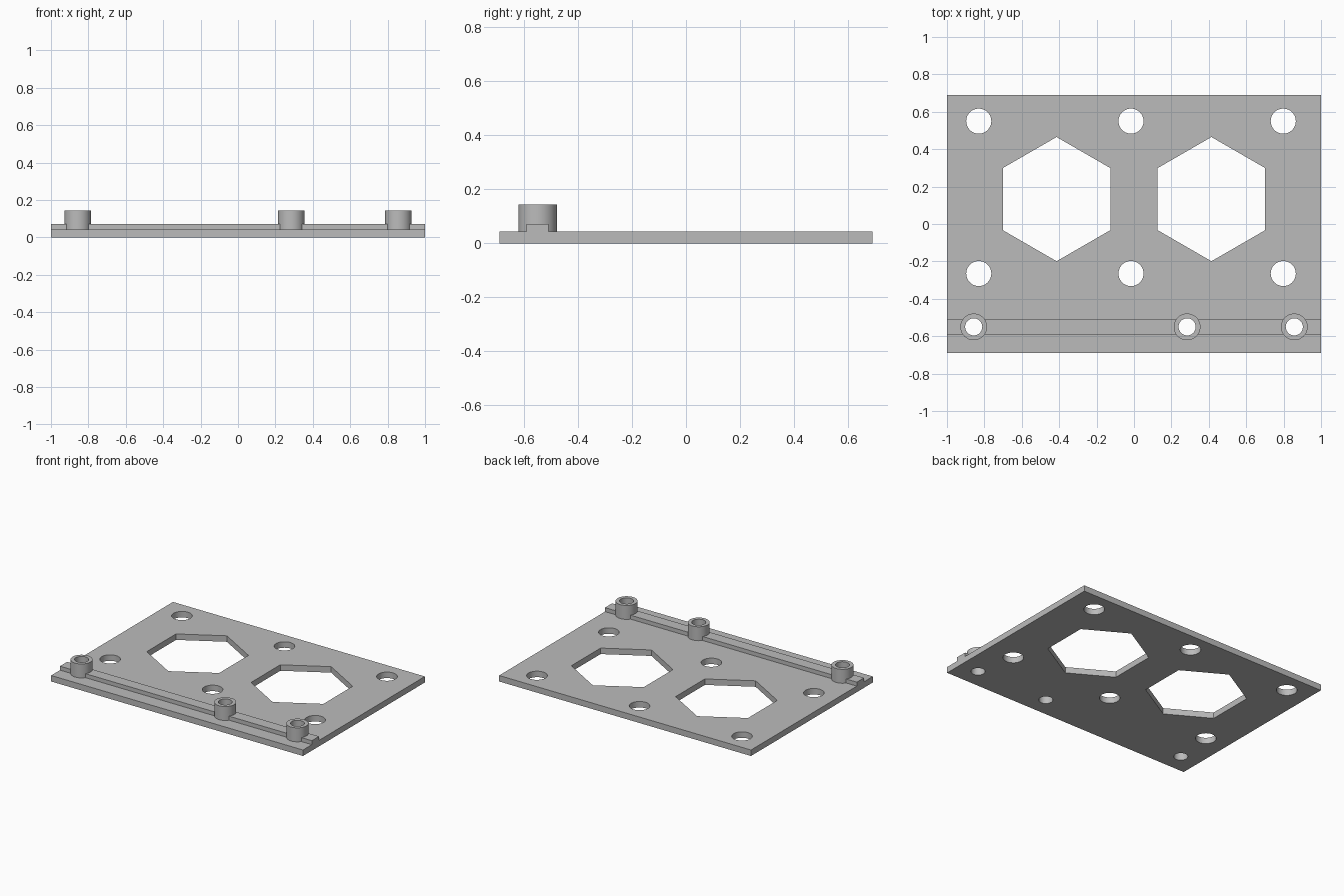
import bpy
import math

if "Cube" in bpy.data.objects:
    bpy.data.objects.remove(bpy.data.objects["Cube"])

T = 0.043                      # plate thickness
RAIL_Y = -0.55                 # centre line of rail and bosses
BOSS_X = (-0.857, 0.284, 0.857)

grey = bpy.data.materials.new("light_grey")
grey.diffuse_color = (0.5, 0.5, 0.5, 1)
grey.use_nodes = True
grey.node_tree.nodes["Principled BSDF"].inputs["Base Color"].default_value = grey.diffuse_color


def box(name, x, y, z0, z1, sx, sy):
    bpy.ops.mesh.primitive_cube_add(size=1, location=(x, y, (z0 + z1) / 2))
    ob = bpy.context.object
    ob.name = name
    ob.scale = (sx, sy, z1 - z0)
    bpy.ops.object.transform_apply(location=True, rotation=True, scale=True)
    return ob


def prism(name, x, y, z0, z1, r, sides=64):
    # first corner points along +y
    bpy.ops.mesh.primitive_cylinder_add(vertices=sides, radius=r, depth=z1 - z0,
                                        location=(x, y, (z0 + z1) / 2))
    ob = bpy.context.object
    ob.name = name
    bpy.ops.object.transform_apply(location=True, rotation=True, scale=True)
    return ob


def combine(target, other, operation):
    bpy.ops.object.select_all(action='DESELECT')
    target.select_set(True)
    bpy.context.view_layer.objects.active = target
    mod = target.modifiers.new("cut", 'BOOLEAN')
    mod.operation = operation
    mod.solver = 'EXACT'
    mod.object = other
    bpy.ops.object.modifier_apply(modifier=mod.name)
    bpy.data.objects.remove(other, do_unlink=True)


# Flat base plate
plate = box("mounting_plate", 0, 0, 0, T, 2.0, 1.382)

# Raised rail along the front, rooted in the plate
combine(plate, box("rail", 0, RAIL_Y, T / 2, 0.0715, 2.0, 0.081), 'UNION')

# Screw bosses standing on the rail
for x in BOSS_X:
    combine(plate, prism("boss", x, RAIL_Y, T / 2, 0.143, 0.0714), 'UNION')

# Screw holes through bosses and plate
for x in BOSS_X:
    combine(plate, prism("screw_hole", x, RAIL_Y, -0.1, 0.3, 0.0457), 'DIFFERENCE')

# Six round mounting holes
for x in (-0.83, -0.016, 0.798):
    for y in (0.55, -0.265):
        combine(plate, prism("round_hole", x, y, -0.1, 0.3, 0.067), 'DIFFERENCE')

# Two hexagonal windows
for x in (-0.414, 0.414):
    combine(plate, prism("hex_window", x, 0.133, -0.1, 0.3, 0.332, 6), 'DIFFERENCE')

# Finish: one colour, smooth round walls with sharp rims
plate.data.materials.clear()
plate.data.materials.append(grey)
bpy.ops.object.select_all(action='DESELECT')
plate.select_set(True)
bpy.context.view_layer.objects.active = plate
bpy.ops.object.shade_smooth_by_angle(angle=math.radians(30))
